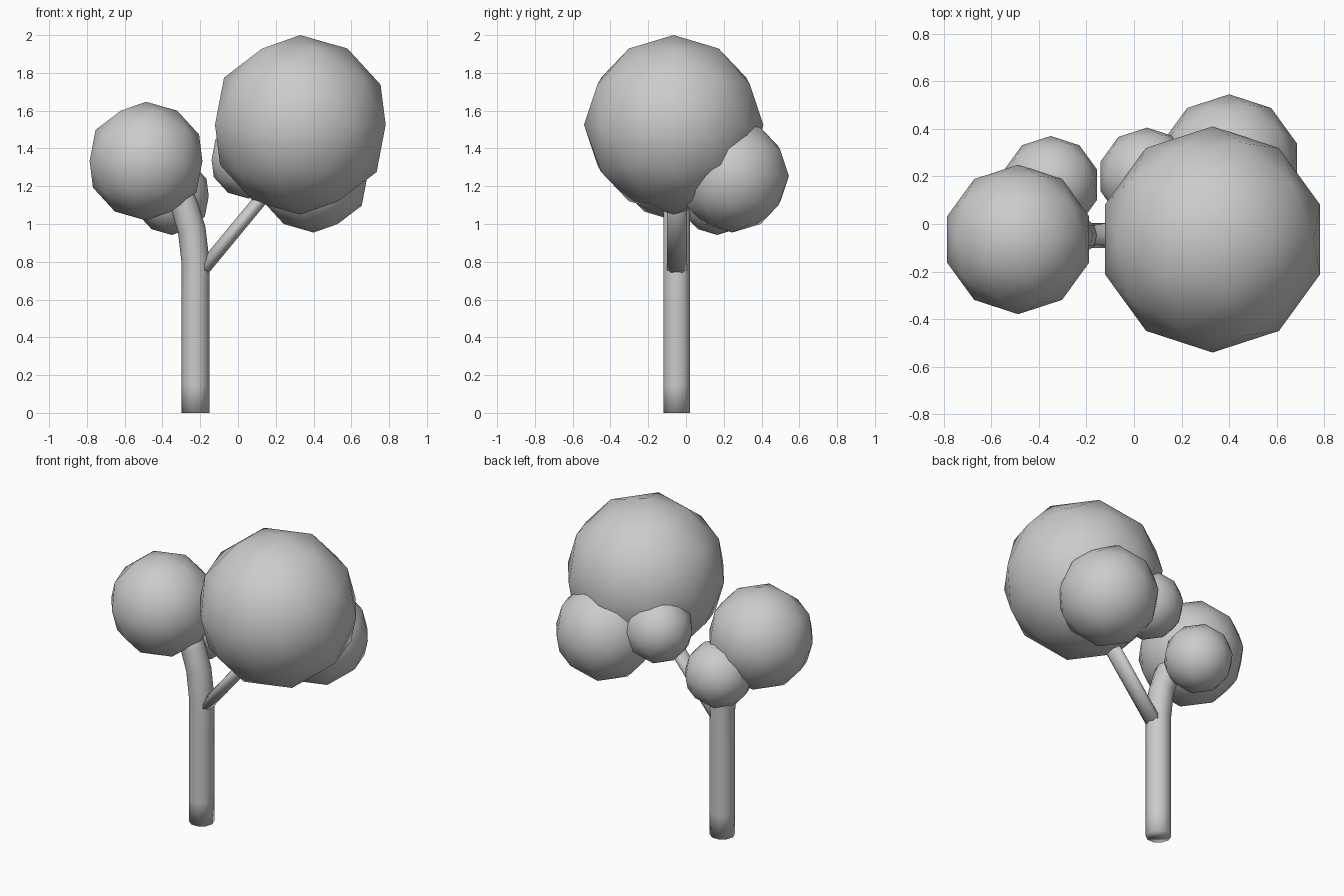
import bpy, bmesh, math
from mathutils import Vector

if "Cube" in bpy.data.objects:
    bpy.data.objects.remove(bpy.data.objects["Cube"])

SIDES = 10
Y = -0.048  # depth of the trunk axis


def finish(name, bm):
    bmesh.ops.recalc_face_normals(bm, faces=bm.faces)
    for f in bm.faces:
        f.smooth = True
    me = bpy.data.meshes.new(name)
    bm.to_mesh(me)
    bm.free()
    ob = bpy.data.objects.new(name, me)
    bpy.context.collection.objects.link(ob)
    return ob


def limb(name, path, r_plane, r_depth, level_start=False):
    """Capped tube along (x, z) points in the trunk plane."""
    bm = bmesh.new()
    pts = [Vector((x, Y, z)) for x, z in path]
    rings = []
    for i, p in enumerate(pts):
        d = pts[min(i + 1, len(pts) - 1)] - pts[max(i - 1, 0)]
        side = Vector((0, 1, 0)).cross(d.normalized())
        ring = []
        for k in range(SIDES):
            a = math.tau * k / SIDES
            off = side * math.cos(a) * r_plane
            off.y = math.sin(a) * r_depth
            ring.append(bm.verts.new(p + off))
        rings.append(ring)
    for a, b in zip(rings, rings[1:]):
        for k in range(SIDES):
            n = (k + 1) % SIDES
            bm.faces.new((a[k], a[n], b[n], b[k]))
    bm.faces.new(rings[0])
    bm.faces.new(rings[-1])
    return finish(name, bm)


def foliage(name, centre, radius):
    bm = bmesh.new()
    bmesh.ops.create_icosphere(bm, subdivisions=2, radius=radius)
    finish(name, bm).location = centre


# Trunk bending left, and flattened side branch
limb("trunk", [(-0.225, 0), (-0.225, 0.15), (-0.225, 0.6), (-0.225, 0.8),
               (-0.245, 0.97), (-0.285, 1.1), (-0.36, 1.26)], 0.074, 0.074)
limb("branch", [(-0.195, 0.749), (0.0, 0.985), (0.2, 1.227)], 0.036, 0.055)

# Leaf clumps
foliage("foliage_large", (0.33, -0.065, 1.525), 0.475)
foliage("foliage_left", (-0.487, -0.065, 1.333), 0.314)
foliage("foliage_back_right", (0.40, 0.245, 1.255), 0.30)
foliage("foliage_back_left", (-0.35, 0.165, 1.147), 0.205)
foliage("foliage_back_middle", (0.055, 0.20, 1.34), 0.205)
